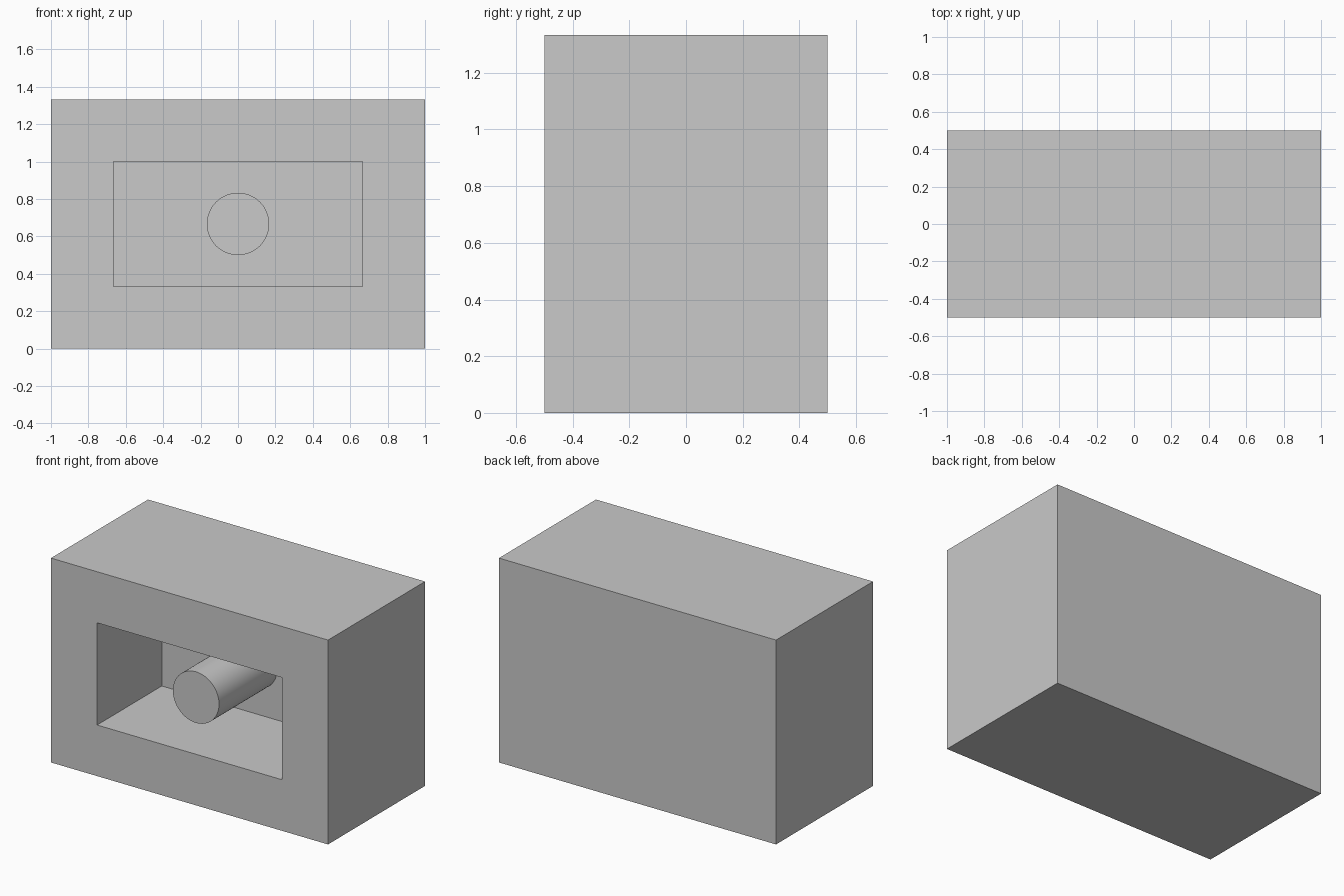
import bpy
import bmesh
import math

WIDTH, DEPTH, HEIGHT = 2.0, 1.0, 4 / 3
WALL = 1 / 3            # frame width around the opening
RECESS = 2 / 3          # depth of the opening
ROD_RADIUS, ROD_LENGTH = 1 / 6, 0.6

cube = bpy.data.objects.get("Cube")
if cube:
    bpy.data.objects.remove(cube, do_unlink=True)

# One plain grey for everything
grey = bpy.data.materials.new("grey")
grey.use_nodes = True
colour = (0.588, 0.588, 0.588, 1)
grey.diffuse_color = colour
grey.node_tree.nodes["Principled BSDF"].inputs["Base Color"].default_value = colour

# Housing: a block with a rectangular recess sunk into its front
bpy.ops.mesh.primitive_cube_add(size=1, location=(0, 0, HEIGHT / 2))
housing = bpy.context.object
housing.name = "housing"
housing.scale = (WIDTH, DEPTH, HEIGHT)
bpy.ops.object.transform_apply(location=False, rotation=False, scale=True)
bm = bmesh.new()
bm.from_mesh(housing.data)
front = min(bm.faces, key=lambda f: f.calc_center_median().y)
bmesh.ops.inset_region(bm, faces=[front], thickness=WALL, use_even_offset=True)
pocket = bmesh.ops.extrude_discrete_faces(bm, faces=[front])["faces"][0]
bmesh.ops.translate(bm, verts=pocket.verts, vec=(0, RECESS, 0))
bmesh.ops.recalc_face_normals(bm, faces=bm.faces)
bm.to_mesh(housing.data)
bm.free()
housing.data.materials.append(grey)

# Rod: a round bar standing out from the back of the recess
back = RECESS - DEPTH / 2
bpy.ops.mesh.primitive_cylinder_add(
    vertices=64, radius=ROD_RADIUS, depth=ROD_LENGTH,
    location=(0, back - ROD_LENGTH / 2, HEIGHT / 2),
    rotation=(math.pi / 2, 0, 0))
rod = bpy.context.object
rod.name = "rod"
rod.data.materials.append(grey)
bpy.ops.object.shade_smooth_by_angle(angle=math.radians(30))
